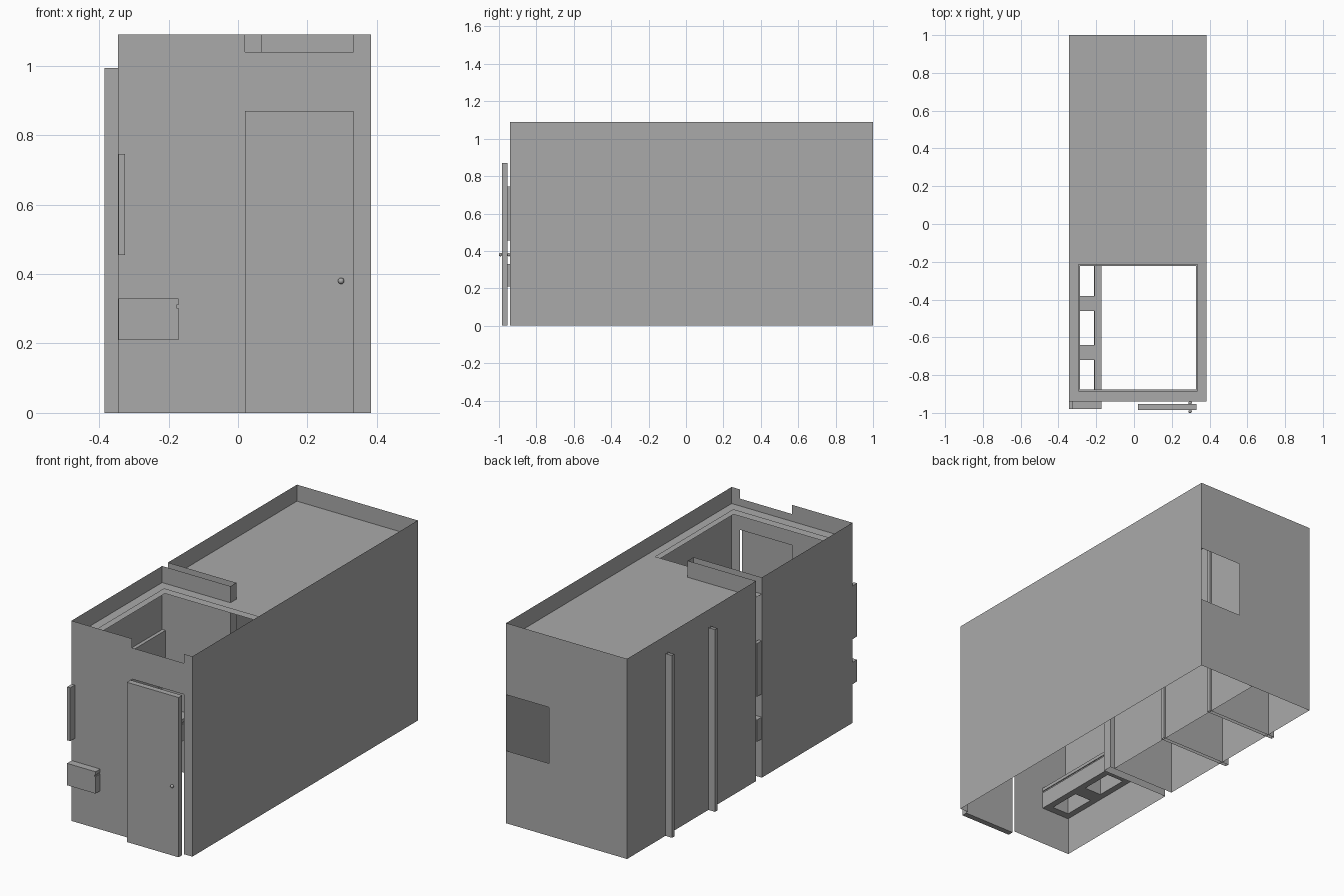
import bpy
import bmesh
from mathutils import Matrix

old = bpy.data.objects.get("Cube")
if old:
    bpy.data.objects.remove(old, do_unlink=True)

grey = bpy.data.materials.new("plain grey")
grey.use_nodes = True
colour = (0.4, 0.4, 0.4, 1)
grey.diffuse_color = colour
grey.node_tree.nodes["Principled BSDF"].inputs["Base Color"].default_value = colour

# Main dimensions
LEFT, RIGHT = -0.345, 0.383
FRONT, BACK = -0.94, 1.0
TOP, ROOF = 1.09, 1.0
SLOT_FRONT, SLOT_BACK, SLOT_END = -0.16, -0.11, 0.067
DOOR_L, DOOR_R, DOOR_TOP = 0.02, 0.332, 0.87
HALL = 0.04


def finish(name, bm):
    mesh = bpy.data.meshes.new(name)
    bm.to_mesh(mesh)
    bm.free()
    mesh.materials.append(grey)
    obj = bpy.data.objects.new(name, mesh)
    bpy.context.collection.objects.link(obj)
    return obj


def sheet(name, *polygons):
    """Thin surface made of flat polygons."""
    bm = bmesh.new()
    for points in polygons:
        bm.faces.new([bm.verts.new(p) for p in points])
    return finish(name, bm)


def upright(a, b, low=0.0, high=TOP):
    """Vertical rectangle between two plan points."""
    return [(*a, low), (*b, low), (*b, high), (*a, high)]


def level(x0, x1, y0, y1, z):
    return [(x0, y0, z), (x1, y0, z), (x1, y1, z), (x0, y1, z)]


def frame(x0, x1, y0, y1, hx0, hx1, hy0, hy1, z):
    """Flat rectangle with a rectangular hole, as four strips."""
    return [level(x0, x1, y0, hy0, z), level(x0, x1, hy1, y1, z),
            level(x0, hx0, hy0, hy1, z), level(hx1, x1, hy0, hy1, z)]


def boxes(name, *extents, capped=True):
    """Boxes from min and max limits; uncapped ones are open tubes."""
    bm = bmesh.new()
    for x0, x1, y0, y1, z0, z1 in extents:
        size = Matrix.Diagonal((x1 - x0, y1 - y0, z1 - z0, 1))
        place = Matrix.Translation(((x0 + x1) / 2, (y0 + y1) / 2, (z0 + z1) / 2))
        bmesh.ops.create_cube(bm, size=1, matrix=place @ size)
    if not capped:
        caps = [f for f in bm.faces if abs(f.normal.z) > 0.9]
        bmesh.ops.delete(bm, geom=caps, context="FACES_ONLY")
    return finish(name, bm)


# Outer walls
sheet("long_wall", upright((RIGHT, FRONT), (RIGHT, BACK)))
sheet("slotted_wall",
      upright((LEFT, SLOT_FRONT), (LEFT, FRONT)),
      upright((LEFT, BACK), (LEFT, SLOT_BACK)))
sheet("front_wall",
      upright((LEFT, FRONT), (DOOR_L, FRONT)),
      upright((DOOR_L, FRONT), (DOOR_R, FRONT), DOOR_TOP, 1.04),
      upright((DOOR_R, FRONT), (RIGHT, FRONT)))
back_outline = [(RIGHT, 0), (LEFT, 0), (LEFT, TOP), (RIGHT, TOP),
                (RIGHT, 0.7), (0.125, 0.7), (0.125, 0.395), (RIGHT, 0.395)]
sheet("back_wall", [(x, BACK, z) for x, z in back_outline])

# Narrow slot cut into the side
sheet("slot_walls",
      upright((LEFT, SLOT_FRONT), (SLOT_END, SLOT_FRONT)),
      upright((SLOT_END, SLOT_FRONT), (SLOT_END, SLOT_BACK)),
      upright((SLOT_END, SLOT_BACK), (LEFT, SLOT_BACK)))

# Roof with a large opening, and the rim below it
sheet("roof", *frame(LEFT, RIGHT, FRONT, BACK, -0.295, 0.335, -0.885, -0.215, ROOF))
sheet("roof_rim", *frame(LEFT, RIGHT, FRONT, SLOT_FRONT,
                         -0.285, 0.328, -0.877, -0.222, 0.98))

# Hall wall and room dividers that pass through the side
sheet("hall_wall", upright((HALL, SLOT_BACK), (HALL, BACK), 0, ROOF))
boxes("room_dividers",
      *[(-0.385, HALL + 0.01, y - 0.01, y + 0.01, 0, 0.993) for y in (0.29, 0.66)],
      capped=False)

# Ladder-shaped bench running through the front wall
START, END = -0.98, -0.12
for part, low, high, edge in (("bench_base", 0.21, 0.302, -0.172),
                              ("bench_joint", 0.302, 0.311, -0.177),
                              ("bench_top", 0.311, 0.329, -0.172)):
    rails = [(edge - 0.036, edge, START, END, low, high),
             (LEFT + 0.001, -0.31, START, END, low, high)]
    rungs = [(-0.31, edge - 0.036, y - 0.04, y + 0.04, low, high)
             for y in (-0.94, -0.68, -0.42, -0.16)]
    boxes(part, *rails, *rungs)

# Long panel on the side wall
boxes("wall_panel", (LEFT + 0.001, -0.325, START, END, 0.455, 0.745))

# Door and its knobs
boxes("door", (DOOR_L, DOOR_R, -0.985, -0.954, 0, DOOR_TOP))
bm = bmesh.new()
for y in (-0.992, -0.947):
    bmesh.ops.create_uvsphere(bm, u_segments=12, v_segments=8, radius=0.009,
                              matrix=Matrix.Translation((0.297, y, 0.38)))
knobs = finish("door_knobs", bm)
for face in knobs.data.polygons:
    face.use_smooth = True
